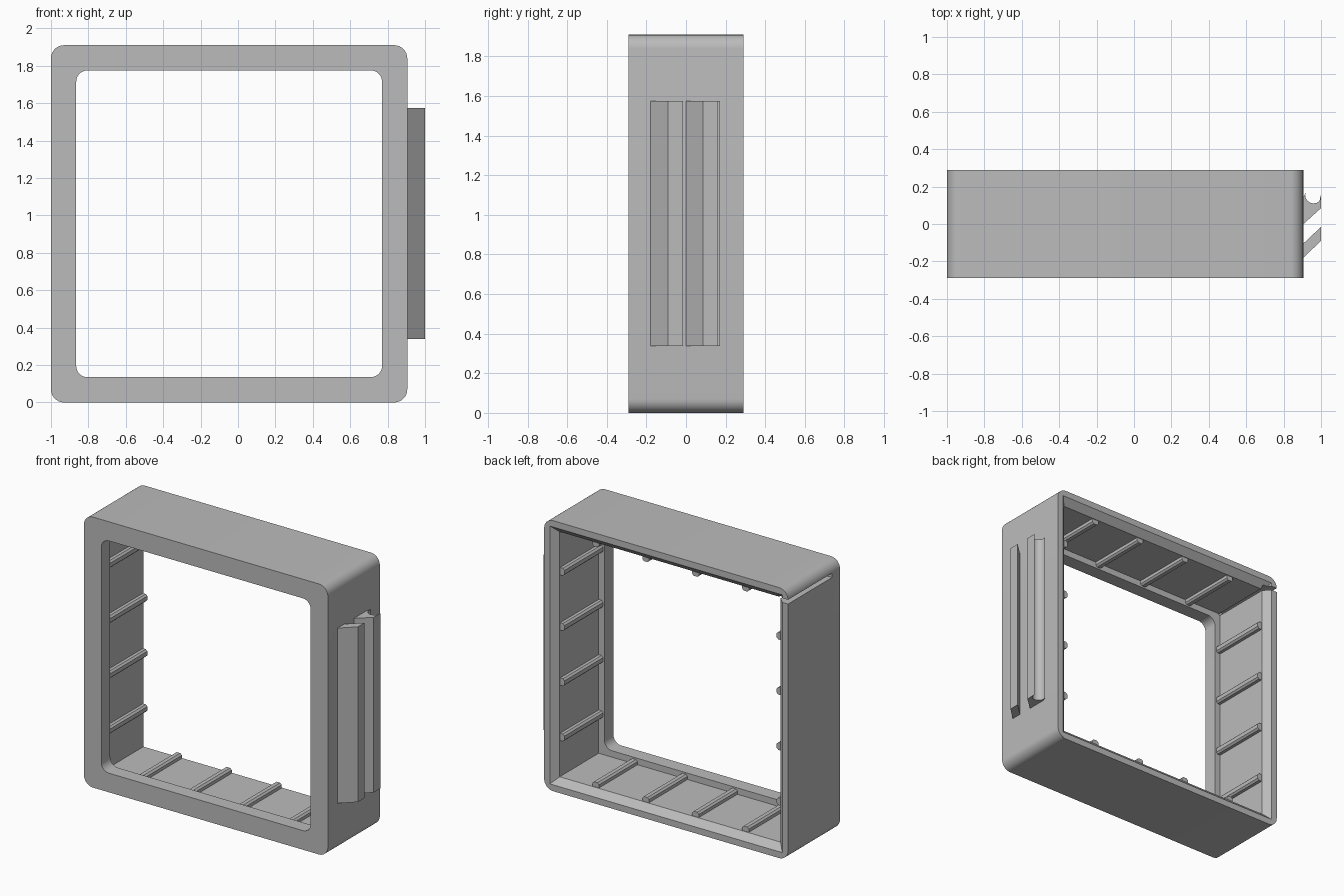
import bpy, bmesh
from math import sin, cos, pi

if "Cube" in bpy.data.objects:
    bpy.data.objects.remove(bpy.data.objects["Cube"])

# Overall frame bounds
X0, X1, H, D = -1.0, 0.905, 1.91, 0.29
CX, CZ = (X0 + X1) / 2, H / 2
WALL, LIP, LIP_BACK = 0.09, 0.135, -0.19

grey = bpy.data.materials.new("matte_grey")
grey.use_nodes = True
grey.diffuse_color = (0.5, 0.5, 0.5, 1)
grey.node_tree.nodes["Principled BSDF"].inputs["Base Color"].default_value = (0.5, 0.5, 0.5, 1)


def rect(inset, radius=0, steps=8):
    """Rectangle outline in x-z, inset from the outer bounds, with optional round corners."""
    hx, hz = (X1 - X0) / 2 - inset, H / 2 - inset
    if not radius:
        return [(CX + sx * hx, CZ + sz * hz) for sx, sz in ((1, 1), (-1, 1), (-1, -1), (1, -1))]
    pts = []
    for k, (sx, sz) in enumerate(((1, 1), (-1, 1), (-1, -1), (1, -1))):
        for i in range(steps + 1):
            a = (k + i / steps) * pi / 2
            pts.append((CX + sx * (hx - radius) + radius * cos(a),
                        CZ + sz * (hz - radius) + radius * sin(a)))
    return pts


def loft(name, rings):
    """Closed solid through a list of equal-length rings of 3D points."""
    bm = bmesh.new()
    loops = [[bm.verts.new(p) for p in ring] for ring in rings]
    n = len(loops[0])
    bm.faces.new(loops[0])
    bm.faces.new(loops[-1][::-1])
    for a, b in zip(loops, loops[1:]):
        for i in range(n):
            j = (i + 1) % n
            bm.faces.new((a[i], a[j], b[j], b[i]))
    bmesh.ops.recalc_face_normals(bm, faces=bm.faces)
    mesh = bpy.data.meshes.new(name)
    bm.to_mesh(mesh)
    bm.free()
    mesh.materials.append(grey)
    ob = bpy.data.objects.new(name, mesh)
    bpy.context.collection.objects.link(ob)
    return ob


def along_y(name, sections):
    return loft(name, [[(x, y, z) for x, z in outline] for y, outline in sections])


def box(name, lo, hi):
    outline = [(lo[0], lo[2]), (hi[0], lo[2]), (hi[0], hi[2]), (lo[0], hi[2])]
    return along_y(name, [(lo[1], outline), (hi[1], outline)])


def activate(ob):
    bpy.ops.object.select_all(action='DESELECT')
    ob.select_set(True)
    bpy.context.view_layer.objects.active = ob


def cut(ob, cutter):
    cutter.hide_render = True
    activate(ob)
    mod = ob.modifiers.new("cut", 'BOOLEAN')
    mod.operation, mod.solver, mod.object = 'DIFFERENCE', 'EXACT', cutter
    bpy.ops.object.modifier_apply(modifier=mod.name)
    bpy.data.objects.remove(cutter)


# Main frame: rounded block, front window, open cavity with flared back rim, side slot
outer = rect(0, 0.07)
frame = along_y("frame", [(-D, outer), (D, outer)])
window = rect(LIP, 0.06)
cut(frame, along_y("window_cutter", [(-D - 0.1, window), (D + 0.1, window)]))
cut(frame, along_y("cavity_cutter", [(LIP_BACK, rect(WALL)), (D - 0.045, rect(WALL)),
                                     (D, rect(0.045)), (D + 0.02, rect(0.025))]))
cut(frame, box("slot_cutter", (X0 - 0.1, LIP_BACK - 0.01, 1.812), (X0 + WALL + 0.01, D + 0.1, 1.842)))
activate(frame)
bpy.ops.object.shade_smooth_by_angle(angle=pi / 6)

# Inner ribs: four per wall, running front to back
HW, RISE, SINK, CH = 0.026, 0.034, 0.01, 0.012
PROFILE = [(-HW, -SINK), (HW, -SINK), (HW, RISE - CH), (HW - CH, RISE),
           (CH - HW, RISE), (-HW, RISE - CH)]
WALLS = {
    "left": lambda t, h: (X1 - WALL - h, CZ + t),
    "right": lambda t, h: (X0 + WALL + h, CZ + t),
    "bottom": lambda t, h: (CX + t, WALL + h),
    "top": lambda t, h: (CX + t, H - WALL - h),
}
for side, place in WALLS.items():
    for i in range(4):
        offset = (i - 1.5) * 0.39
        outline = [place(offset + t, h) for t, h in PROFILE]
        along_y(f"{side}_rib_{i + 1}", [(LIP_BACK - 0.005, outline), (D - 0.05, outline)])

# Slanted outer rails on the left wall
root = X1 - 0.01
front_rail = [(root, -0.19), (1, -0.09), (1, -0.015), (X1, -0.105), (root, -0.105)]
hook = [(0.96 - 0.045 * sin(a), 0.155 - 0.045 * cos(a)) for a in
        [pi * (i / 8 - 0.25) for i in range(8)]]
back_rail = [(root, -0.01), (1, 0.085), (1, 0.16)] + hook + [(X1, 0.14), (root, 0.14)]
for name, outline in (("front_rail", front_rail), ("back_rail", back_rail)):
    rail = loft(name, [[(x, y, z) for x, y in outline] for z in (0.338, 1.575)])
    activate(rail)
    bpy.ops.object.shade_smooth_by_angle(angle=pi / 6)
